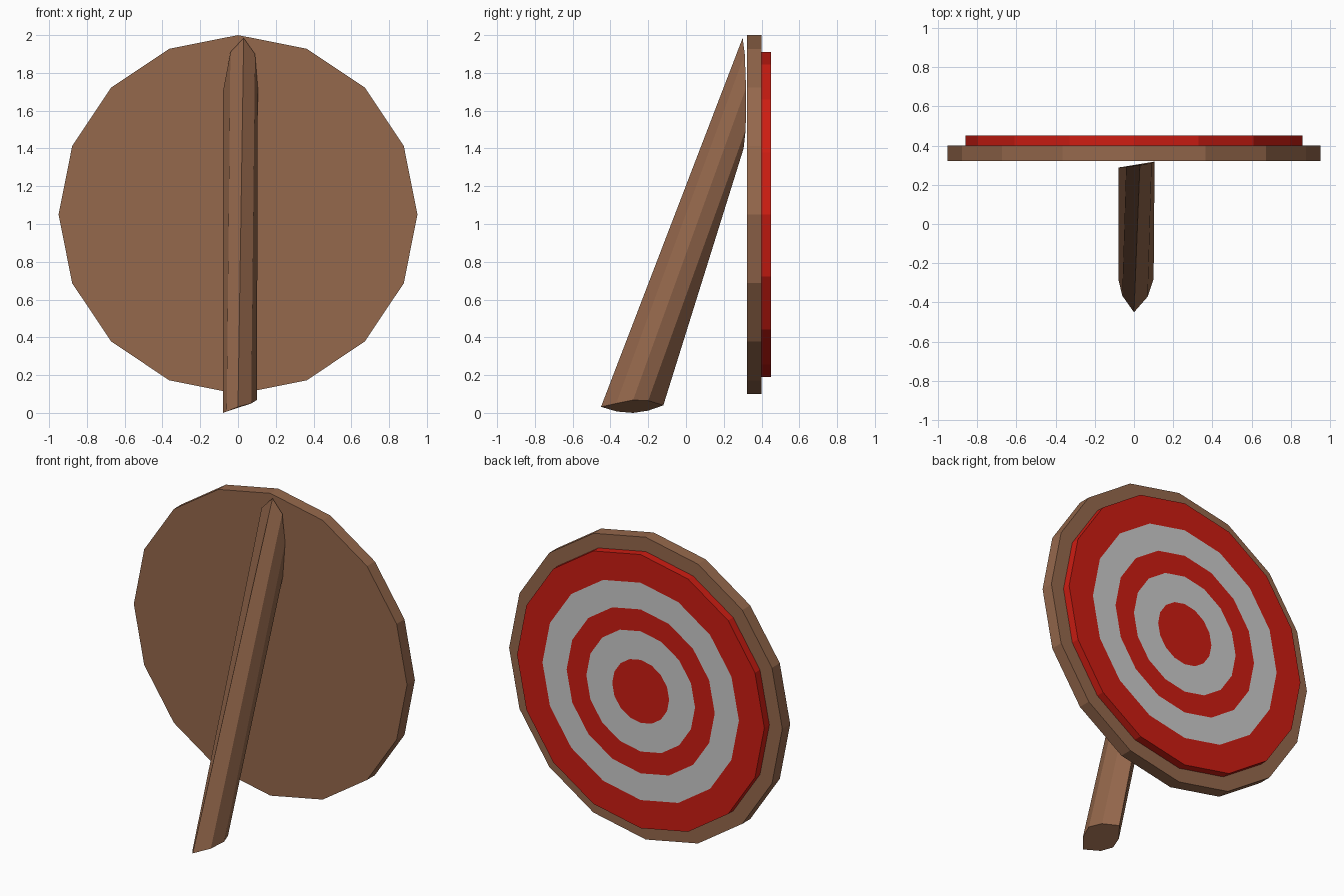
import bpy
import bmesh
from math import cos, sin, tau

if "Cube" in bpy.data.objects:
    bpy.data.objects.remove(bpy.data.objects["Cube"])

SIDES = 16
CENTRE_Z = 1.05


def material(name, rgb):
    m = bpy.data.materials.new(name)
    m.diffuse_color = (*rgb, 1)
    m.use_nodes = True
    m.node_tree.nodes["Principled BSDF"].inputs["Base Color"].default_value = m.diffuse_color
    return m


wood = material("wood", (0.30, 0.138, 0.072))
red = material("red_paint", (0.61, 0.012, 0.006))
white = material("pale_paint", (0.80, 0.80, 0.80))


def finish(name, bm, mats):
    bmesh.ops.recalc_face_normals(bm, faces=bm.faces)
    me = bpy.data.meshes.new(name)
    bm.to_mesh(me)
    bm.free()
    for m in mats:
        me.materials.append(m)
    ob = bpy.data.objects.new(name, me)
    bpy.context.collection.objects.link(ob)
    return ob


def circle(bm, r, y):
    return [bm.verts.new((r * sin(tau * i / SIDES), y, CENTRE_Z + r * cos(tau * i / SIDES)))
            for i in range(SIDES)]


def bridge(bm, a, b, mat=0):
    n = len(a)
    for i in range(n):
        j = (i + 1) % n
        bm.faces.new((a[i], a[j], b[j], b[i])).material_index = mat


def disc(name, radii, y0, y1, mats):
    """Polygonal disc whose +y face is split into alternating rings."""
    bm = bmesh.new()
    back = circle(bm, radii[0], y0)
    bm.faces.new(back)
    rings = [circle(bm, r, y1) for r in radii]
    bridge(bm, back, rings[0])
    for k in range(len(rings) - 1):
        bridge(bm, rings[k], rings[k + 1], k % 2)
    bm.faces.new(rings[-1]).material_index = (len(radii) - 1) % 2
    return finish(name, bm, mats)


# Wooden backing board and painted target face
disc("backing_board", [0.95], 0.322, 0.40, [wood])
disc("target_face", [0.86, 0.683, 0.515, 0.378, 0.198], 0.40, 0.45, [red, white])

# Leaning eight-sided prop, cut flat against the board at the top
foot = [(0, -.45, .032), (.07, -.37, .05), (.1, -.28, .068), (.07, -.2, .065),
        (.008, -.12, .04), (-.055, -.2, .012), (-.08, -.28, 0), (-.06, -.365, .007)]
head = [(.03, .30, 1.985), (.09, .311, 1.90), (.105, .318, 1.72), (.09, .316, 1.50),
        (.03, .305, 1.40), (-.04, .294, 1.48), (-.08, .288, 1.70), (-.04, .292, 1.91)]
bm = bmesh.new()
low = [bm.verts.new(p) for p in foot]
top = [bm.verts.new(p) for p in head]
bridge(bm, low, top)
bm.faces.new(low)
bm.faces.new(top)
finish("support_prop", bm, [wood])
